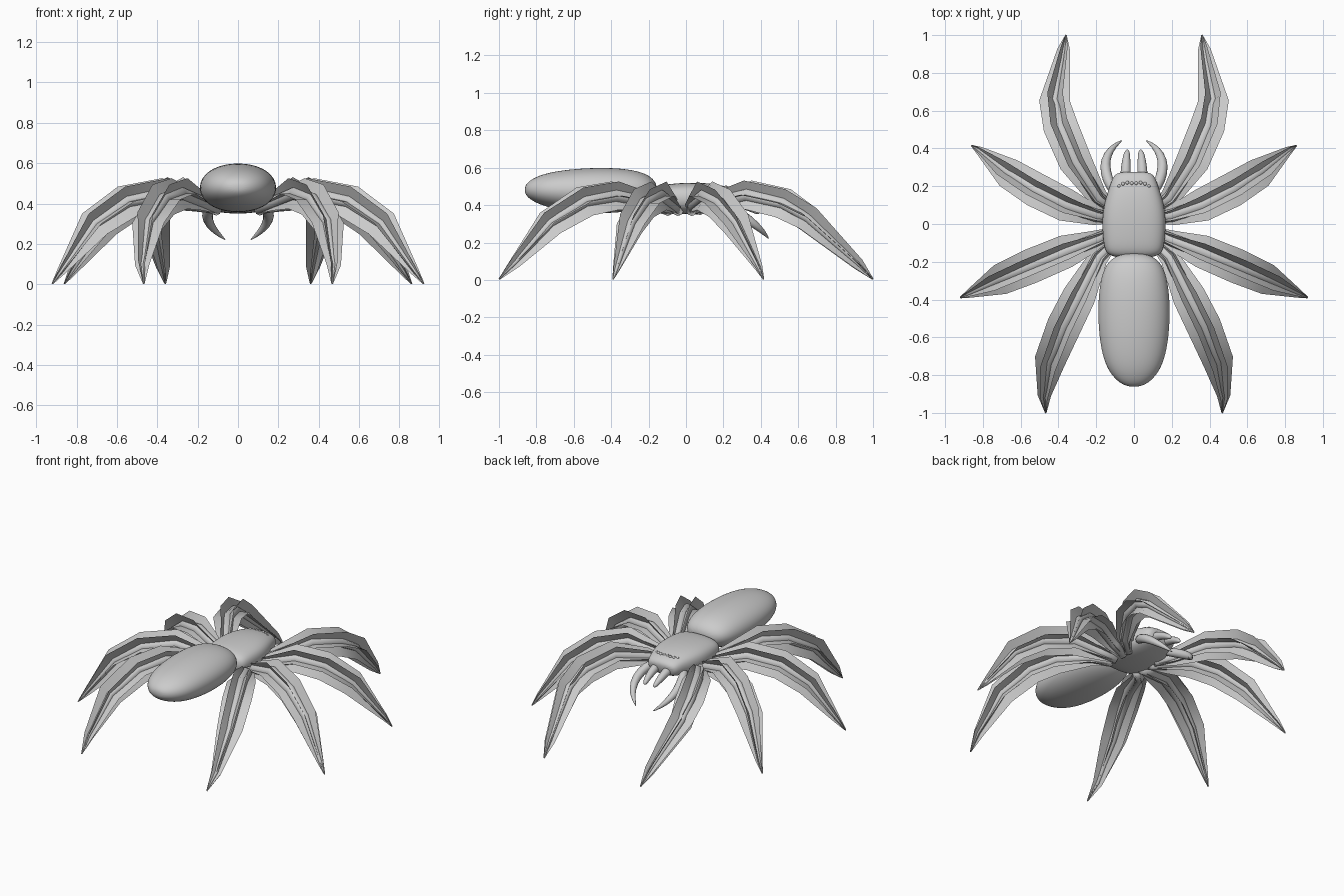
import bpy, bmesh, math
from mathutils import Vector

if "Cube" in bpy.data.objects:
    bpy.data.objects.remove(bpy.data.objects["Cube"])


def frames(pts):
    """Side and up vectors at every point of a path."""
    out = []
    for i in range(len(pts)):
        t = (pts[min(i + 1, len(pts) - 1)] - pts[max(i - 1, 0)]).normalized()
        side = t.cross(Vector((0, 0, 1))).normalized()
        out.append((side, side.cross(t)))
    return out


def finish(name, bm, mirror=False, subsurf=0):
    me = bpy.data.meshes.new(name)
    bm.to_mesh(me)
    bm.free()
    for p in me.polygons:
        p.use_smooth = True
    ob = bpy.data.objects.new(name, me)
    bpy.context.collection.objects.link(ob)
    if mirror:
        ob.modifiers.new("Mirror", 'MIRROR').use_mirror_merge = False
    if subsurf:
        m = ob.modifiers.new("Subsurf", 'SUBSURF')
        m.levels = m.render_levels = subsurf
    return ob


def tube(name, pts, radii, sides=8, power=1.0, **kw):
    """Loft elliptical (or squarish, power < 1) rings along a path."""
    pts = [Vector(p) for p in pts]
    bm = bmesh.new()
    rings = []
    for p, (s, u), (rx, rz) in zip(pts, frames(pts), radii):
        ring = []
        for k in range(sides):
            a = 2 * math.pi * k / sides
            c, d = math.cos(a), math.sin(a)
            c = math.copysign(abs(c) ** power, c)
            d = math.copysign(abs(d) ** power, d)
            ring.append(bm.verts.new(p + s * rx * c + u * rz * d))
        rings.append(ring)
    for a, b in zip(rings, rings[1:]):
        for k in range(sides):
            n = (k + 1) % sides
            bm.faces.new((a[k], a[n], b[n], b[k]))
    bm.faces.new(rings[0][::-1])
    bm.faces.new(rings[-1])
    bmesh.ops.recalc_face_normals(bm, faces=bm.faces)
    return finish(name, bm, **kw)


def fins(name, pts, widths):
    """Three thin strips crossing along the leg, tapering to the foot."""
    pts = [Vector(p) for p in pts]
    fr = frames(pts)
    bm = bmesh.new()
    for deg in (0, 60, 120):
        c, d = math.cos(math.radians(deg)), math.sin(math.radians(deg))
        rows = []
        for p, (s, u), w in zip(pts, fr, widths):
            off = (s * c + u * d) * w
            rows.append([bm.verts.new(p + off * k) for k in (-1, 1)])
        for a, b in zip(rows, rows[1:]):
            bm.faces.new((a[0], a[1], b[1], b[0]))
    return finish(name, bm, mirror=True)


def body(name, sections, power):
    return tube(name, [(0, y, z) for y, z, _, _ in sections],
                [(rx, rz) for _, _, rx, rz in sections],
                sides=16, power=power, subsurf=2)


# Abdomen
body("abdomen", [
    (-0.862, .482, .025, .016), (-0.845, .482, .075, .045), (-0.79, .482, .132, .078),
    (-0.70, .48, .172, .104), (-0.55, .478, .194, .123), (-0.38, .478, .194, .125),
    (-0.25, .48, .172, .106), (-0.18, .485, .125, .068), (-0.155, .485, .05, .025)], 0.95)

# Head and thorax in one shell
body("thorax", [
    (-0.18, .44, .09, .03), (-0.16, .44, .15, .06), (-0.10, .435, .166, .08),
    (0.03, .435, .174, .088), (0.13, .435, .155, .083), (0.20, .435, .13, .07),
    (0.255, .43, .112, .055), (0.275, .425, .08, .03)], 0.75)
body("waist", [(-0.25, .46, .05, .04), (-0.19, .455, .045, .035),
               (-0.13, .45, .05, .04)], 1.0)

# Eyes
bm = bmesh.new()
for x, y, z in ((.012, .215, .495), (.035, .218, .494), (.058, .212, .493),
                (.078, .2, .488)):
    ret = bmesh.ops.create_uvsphere(bm, u_segments=10, v_segments=6, radius=.01)
    bmesh.ops.translate(bm, verts=ret["verts"], vec=(x, y, z))
finish("eyes", bm, mirror=True)

# Jaws and curved feelers
tube("jaw", [(.045, .22, .425), (.044, .28, .415), (.041, .34, .39), (.037, .38, .365),
             (.034, .394, .355)],
     [(r, r) for r in (.032, .03, .024, .017, .006)], mirror=True, subsurf=1)
tube("feeler", [(.10, .16, .41), (.14, .23, .385), (.157, .31, .34), (.14, .37, .295),
                (.105, .415, .255), (.06, .445, .218)],
     [(r, r) for r in (.026, .032, .031, .024, .015, .002)], mirror=True, subsurf=1)

# Legs: round core plus crossing hair fins
legs = {
    "front_leg": [(.10, .07, .375), (.19, .14, .41), (.31, .33, .455),
                  (.39, .52, .41), (.42, .65, .33), (.372, .92, .085), (.36, 1.0, .003)],
    "second_leg": [(.10, .03, .37), (.20, .045, .405), (.36, .10, .45),
                   (.52, .18, .41), (.665, .27, .30), (.82, .39, .065), (.86, .415, .003)],
    "third_leg": [(.10, -.04, .37), (.20, -.085, .405), (.36, -.145, .45),
                  (.55, -.225, .41), (.71, -.295, .30), (.875, -.37, .065), (.92, -.39, .003)],
    "back_leg": [(.10, -.09, .37), (.19, -.18, .41), (.29, -.38, .45),
                 (.37, -.54, .42), (.445, -.725, .305), (.475, -.91, .095), (.467, -1.0, .003)],
}
for name, path in legs.items():
    tip = .035 if name in ("front_leg", "back_leg") else .022
    tube(name, path, [(r, r) for r in (.03, .034, .038, .034, .026, .011, .003)], mirror=True)
    fins(name + "_hair", path, (.025, .052, .088, .092, .082, tip, .004))
